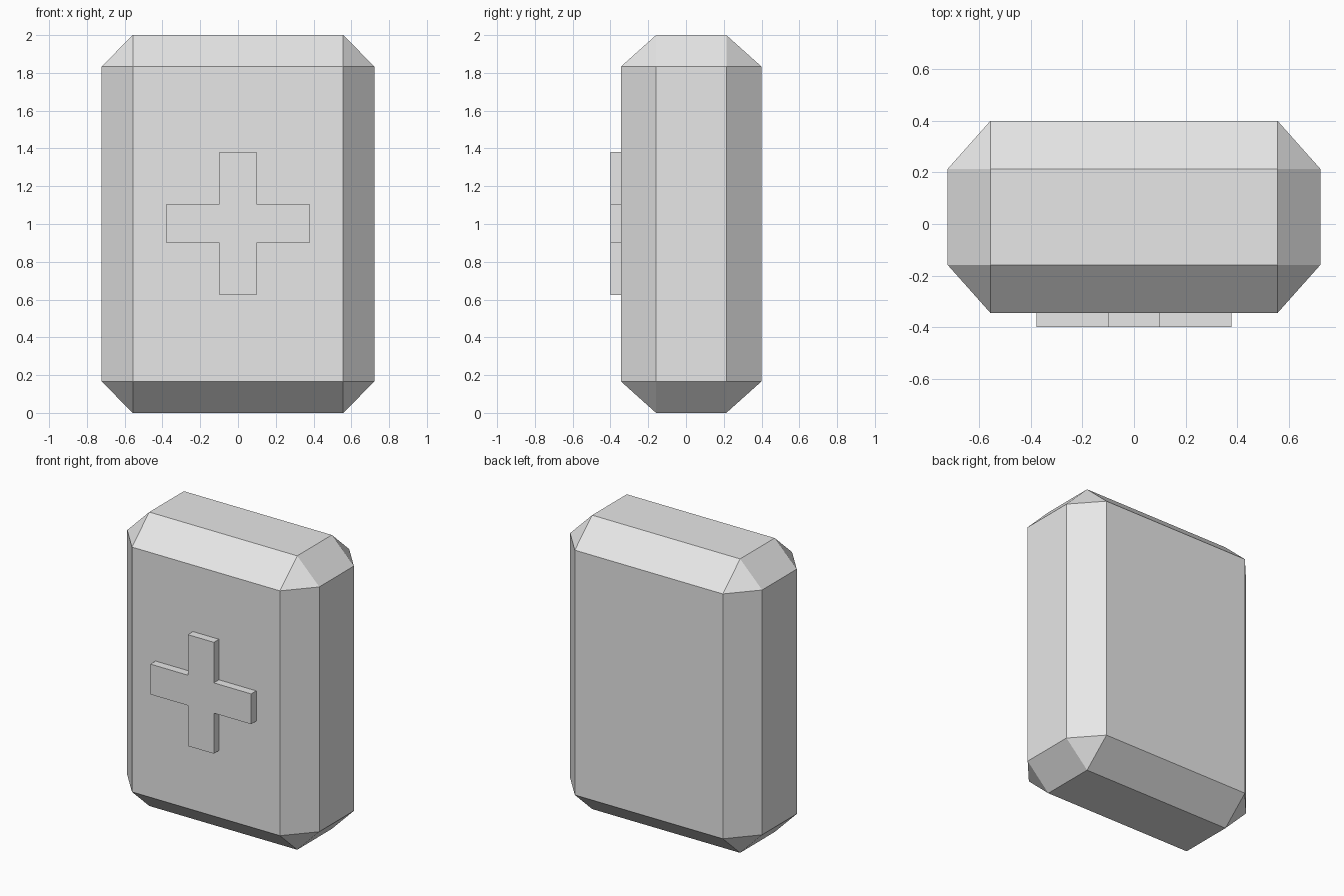
import bpy
import bmesh
import math
from itertools import product

cube = bpy.data.objects.get("Cube")
if cube:
    bpy.data.objects.remove(cube, do_unlink=True)

# Single light grey material
grey = bpy.data.materials.new("light_grey")
grey.use_nodes = True
colour = (0.8, 0.8, 0.8, 1.0)
grey.diffuse_color = colour
grey.node_tree.nodes["Principled BSDF"].inputs["Base Color"].default_value = colour


def add_object(name, bm):
    bmesh.ops.recalc_face_normals(bm, faces=bm.faces)
    mesh = bpy.data.meshes.new(name)
    bm.to_mesh(mesh)
    bm.free()
    mesh.materials.append(grey)
    obj = bpy.data.objects.new(name, mesh)
    bpy.context.collection.objects.link(obj)
    return obj


def chamfered_box(name, centre, outer, inner):
    """Hull of six flat sides, each shrunk to the inner size in its plane."""
    bm = bmesh.new()
    for axis in range(3):
        for signs in product((-1, 1), repeat=3):
            half = list(inner)
            half[axis] = outer[axis]
            bm.verts.new([c + s * h for c, s, h in zip(centre, signs, half)])
    bmesh.ops.convex_hull(bm, input=bm.verts)
    bmesh.ops.dissolve_limit(bm, angle_limit=math.radians(1),
                             verts=bm.verts, edges=bm.edges)
    return add_object(name, bm)


def raised_cross(name, centre_z, reach, half_width, half_height, back, front):
    """Plus-shaped outline extruded towards the front."""
    w, h = half_width, half_height
    quarter = [(reach, h), (w, h), (w, reach)]
    outline = (quarter + [(-x, z) for x, z in reversed(quarter)]
               + [(-x, -z) for x, z in quarter]
               + [(x, -z) for x, z in reversed(quarter)])
    bm = bmesh.new()
    face = bm.faces.new([bm.verts.new((x, back, centre_z + z)) for x, z in outline])
    result = bmesh.ops.extrude_face_region(bm, geom=[face], use_keep_orig=True)
    moved = [v for v in result["geom"] if isinstance(v, bmesh.types.BMVert)]
    bmesh.ops.translate(bm, verts=moved, vec=(0, front - back, 0))
    return add_object(name, bm)


# Chamfered pack body
chamfered_box("pack_body", (0, 0.0275, 1), (0.723, 0.3725, 1), (0.557, 0.186, 0.833))

# Raised cross on the front
raised_cross("front_cross", 1.002, 0.379, 0.098, 0.103, -0.345, -0.4)
